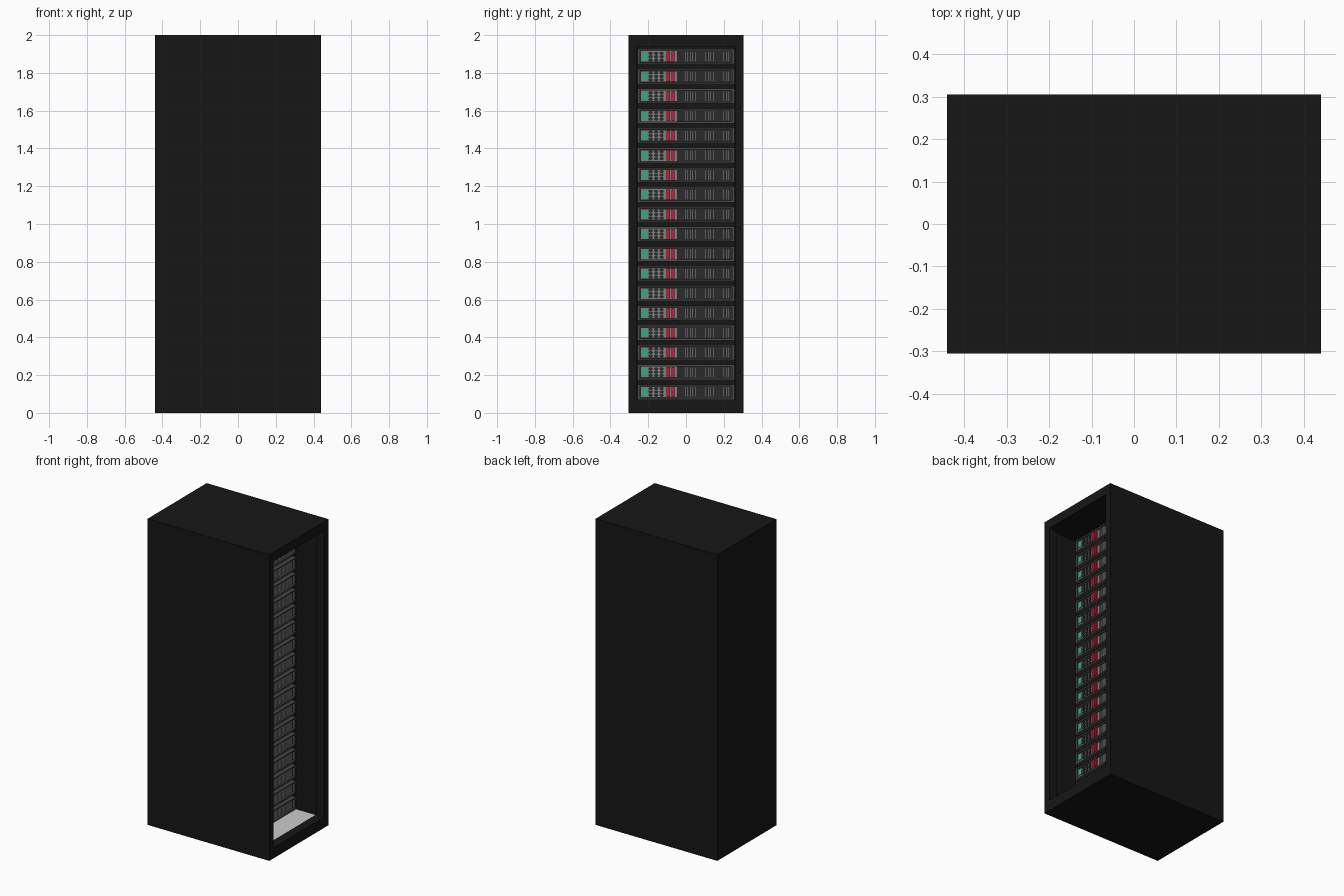
import bpy, bmesh
from mathutils import Matrix, Vector

if "Cube" in bpy.data.objects:
    bpy.data.objects.remove(bpy.data.objects["Cube"])

COUNT, PITCH, Z0 = 18, 0.1044, 0.071     # stacked units
FACE = 0.24                              # plane of the unit fronts


def material(name, rgb):
    m = bpy.data.materials.new(name)
    m.diffuse_color = (*rgb, 1)
    m.use_nodes = True
    m.node_tree.nodes["Principled BSDF"].inputs["Base Color"].default_value = m.diffuse_color
    return m


BLACK = material("black_paint", (0.008, 0.008, 0.008))
DARK = material("dark_metal", (0.025, 0.025, 0.025))
EDGE = material("frame_grey", (0.07, 0.07, 0.07))
PANEL = material("panel_grey", (0.22, 0.22, 0.22))
SLAT = material("slat_grey", (0.28, 0.28, 0.28))
GREEN = material("green_light", (0.02, 0.45, 0.18))
RED = material("red_plastic", (0.6, 0.01, 0.04))


def finish(bm, name, mat, stack):
    me = bpy.data.meshes.new(name)
    bm.to_mesh(me)
    bm.free()
    ob = bpy.data.objects.new(name, me)
    bpy.context.collection.objects.link(ob)
    if mat:
        me.materials.append(mat)
    if stack:
        a = ob.modifiers.new("stack", 'ARRAY')
        a.count = COUNT
        a.use_relative_offset = False
        a.use_constant_offset = True
        a.constant_offset_displace = (0, 0, PITCH)
    return ob


def boxes(name, items, mat=None, stack=False):
    """Each item is x0, x1, y0, y1, z0, z1."""
    bm = bmesh.new()
    for x0, x1, y0, y1, z0, z1 in items:
        c = Vector(((x0 + x1) / 2, (y0 + y1) / 2, (z0 + z1) / 2))
        bmesh.ops.create_cube(bm, size=1, matrix=Matrix.Translation(c)
                              @ Matrix.Diagonal((x1 - x0, y1 - y0, z1 - z0, 1)))
    return finish(bm, name, mat, stack)


# Cabinet shell, open at +x
X, Y = 0.44, 0.305
boxes("side_panels", [(-X, X, -Y, -Y + 0.025, 0, 2), (-X, X, Y - 0.025, Y, 0, 2)], BLACK)
boxes("back_panel", [(-X, -X + 0.025, -0.28, 0.28, 0.02, 1.98)], BLACK)
boxes("roof", [(-X, X, -0.28, 0.28, 1.94, 2)], BLACK)
boxes("base", [(-X, X, -0.28, 0.28, 0, 0.06)], BLACK)

# Raised border round the opening
boxes("opening_frame", [(0.38, X, s * 0.27 - 0.01, s * 0.27 + 0.01, 0.06, 1.94) for s in (-1, 1)]
      + [(0.38, X, -0.26, 0.26, 0.06, 0.07)], BLACK)

# Pale floor plate inside
boxes("floor_plate", [(-0.41, 0.38, -0.26, 0.26, 0.06, 0.07)])

# Mounting rails beside the units
boxes("mounting_rails", [(FACE - 0.05, FACE - 0.02, s * 0.268 - 0.012, s * 0.268 + 0.012, 0.07, 1.94)
                         for s in (-1, 1)], BLACK)

# Unit bodies with a raised rim
b, t, w = Z0, Z0 + 0.08, 0.256
boxes("unit_body", [(-0.40, FACE - 0.018, -w, w, b, t)], DARK, True)
boxes("unit_rim", [(FACE - 0.018, FACE, -w, w, b, b + 0.009),
                   (FACE - 0.018, FACE, -w, w, t - 0.009, t),
                   (FACE - 0.018, FACE, -w, -w + 0.012, b + 0.009, t - 0.009),
                   (FACE - 0.018, FACE, w - 0.012, w, b + 0.009, t - 0.009)], EDGE, True)

# Control panel, status light and red handles
p = FACE - 0.008
boxes("control_panel", [(FACE - 0.018, p, -0.241, -0.045, b + 0.011, t - 0.011)], PANEL, True)
boxes("status_light", [(p, p + 0.004, -0.232, -0.203, b + 0.023, t - 0.023)], GREEN, True)
boxes("red_handles", [(p, p + 0.008, y - 0.008, y + 0.008, b + 0.012, t - 0.012)
                      for y in (-0.094, -0.069)], RED, True)

# Three by three grid of round buttons
bm = bmesh.new()
for i in range(3):
    for j in range(3):
        pos = (p + 0.002, -0.187 + i * 0.029, b + 0.04 + (j - 1) * 0.018)
        bmesh.ops.create_cone(bm, cap_ends=True, segments=12, radius1=0.0105, radius2=0.0105,
                              depth=0.006, matrix=Matrix.Translation(pos)
                              @ Matrix.Rotation(1.5708, 4, 'Y') @ Matrix.Diagonal((0.8, 1.1, 1, 1)))
finish(bm, "round_buttons", DARK, True)

# Upright ventilation slats
boxes("vent_slats", [(FACE - 0.018, p, y - 0.0035, y + 0.0035, b + 0.012, t - 0.012)
                     for y in [-0.032 + i * 0.0136 for i in range(20)]], SLAT, True)
